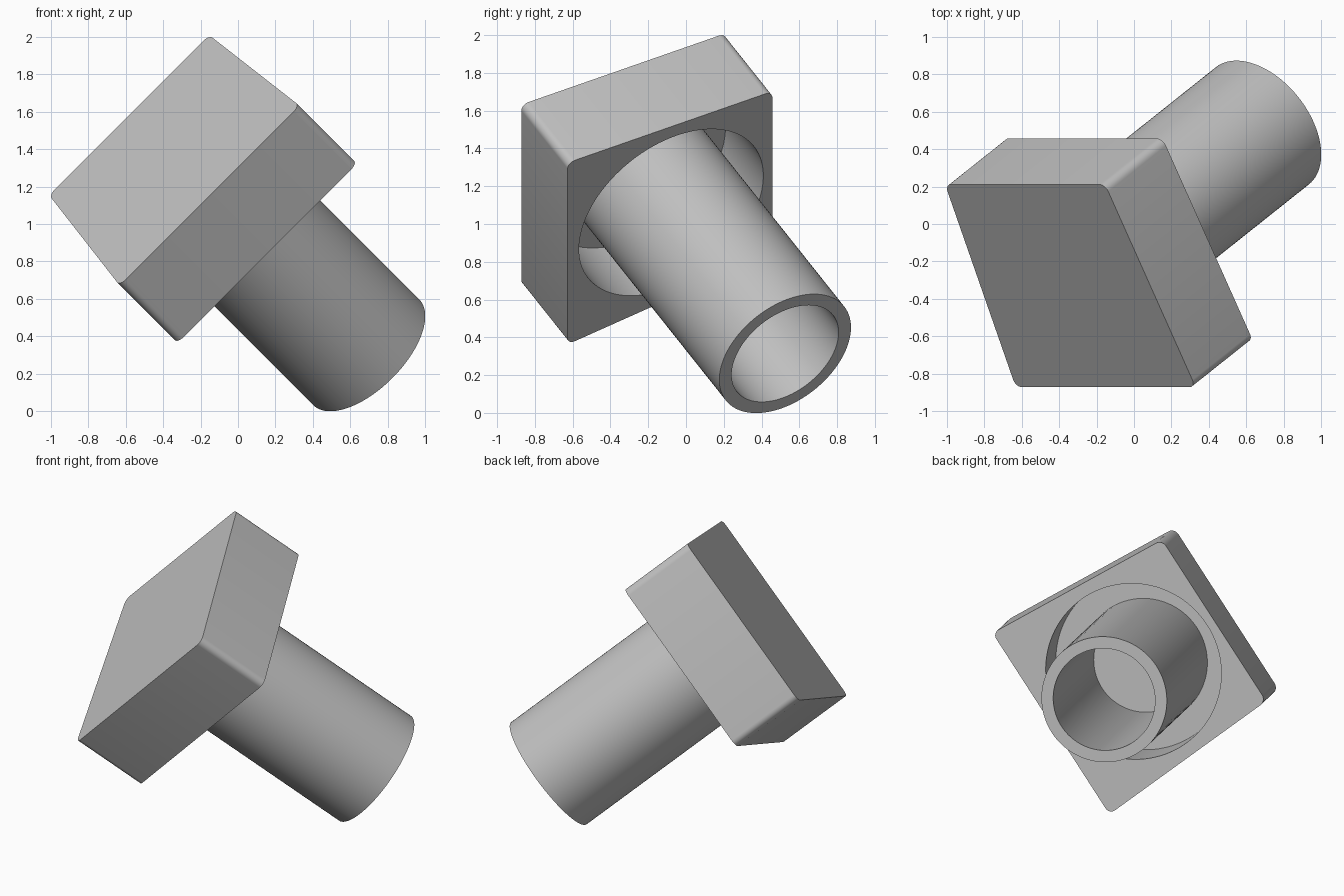
import bpy
import bmesh
from math import radians
from mathutils import Matrix, Vector

if "Cube" in bpy.data.objects:
    bpy.data.objects.remove(bpy.data.objects["Cube"], do_unlink=True)

# Single plain grey
grey = bpy.data.materials.new("plain_grey")
grey.use_nodes = True
grey.diffuse_color = (0.53, 0.53, 0.53, 1)
grey.node_tree.nodes["Principled BSDF"].inputs["Base Color"].default_value = (0.53, 0.53, 0.53, 1)

# Tilted frame: origin at the middle of the closed face, local z along the tube
n = Vector((0.616, 0.49, -0.616)).normalized()
u = Vector((1, 0, 1)).normalized()
v = n.cross(u)
frame = Matrix((u, v, n)).transposed().to_4x4()
frame.translation = (-0.367, -0.33, 1.367)

HEAD_DEPTH, FLOOR = 0.5, 0.09
TUBE_END = 1.717
AXIS_Y = -0.015


def add_object(name, bm):
    bmesh.ops.recalc_face_normals(bm, faces=bm.faces)
    mesh = bpy.data.meshes.new(name)
    bm.to_mesh(mesh)
    bm.free()
    mesh.materials.append(grey)
    ob = bpy.data.objects.new(name, mesh)
    bpy.context.collection.objects.link(ob)
    ob.matrix_world = frame
    return ob


def activate(ob):
    bpy.ops.object.select_all(action='DESELECT')
    ob.select_set(True)
    bpy.context.view_layer.objects.active = ob


def lathe(name, profile, steps=96):
    """Turn a closed (radius, height) profile about the tube axis."""
    bm = bmesh.new()
    verts = [bm.verts.new((r, AXIS_Y, z)) for r, z in profile]
    edges = [bm.edges.new((a, b)) for a, b in zip(verts, verts[1:] + verts[:1])]
    bmesh.ops.spin(bm, geom=verts + edges, cent=(0, AXIS_Y, 0), axis=(0, 0, 1),
                   angle=radians(360), steps=steps, use_merge=True)
    bmesh.ops.remove_doubles(bm, verts=bm.verts, dist=0.0001)
    return add_object(name, bm)


# Head: slightly tapered block with rounded corners
bm = bmesh.new()
outline = [(-0.605, -0.622), (0.605, -0.622), (0.68, 0.622), (-0.68, 0.622)]
base = bm.faces.new([bm.verts.new((x, y, 0)) for x, y in outline])
top = bmesh.ops.extrude_face_region(bm, geom=[base])["geom"]
bmesh.ops.translate(bm, verts=[g for g in top if isinstance(g, bmesh.types.BMVert)],
                    vec=(0, 0, HEAD_DEPTH))
corners = [e for e in bm.edges if abs(e.verts[0].co.z - e.verts[1].co.z) > 0.1]
bmesh.ops.bevel(bm, geom=corners, offset=0.045, segments=6, profile=0.5, affect='EDGES')
head = add_object("head", bm)

# Round recess cut into the head
bm = bmesh.new()
bmesh.ops.create_cone(bm, cap_ends=True, segments=96, radius1=0.56, radius2=0.56, depth=1,
                      matrix=Matrix.Translation((0, AXIS_Y / 2, FLOOR + 0.5)))
cutter = add_object("recess_cutter", bm)
cutter.hide_render = True
cut = head.modifiers.new("recess", 'BOOLEAN')
cut.object = cutter
cut.solver = 'EXACT'
activate(head)
bpy.ops.object.modifier_apply(modifier=cut.name)
bpy.data.objects.remove(cutter, do_unlink=True)

# Hollow tube rising from the recess floor
tube = lathe("tube", [(0.325, FLOOR), (0.4, FLOOR), (0.4, TUBE_END), (0.325, TUBE_END)])

for ob in (head, tube):
    activate(ob)
    bpy.ops.object.shade_smooth_by_angle(angle=radians(30))
